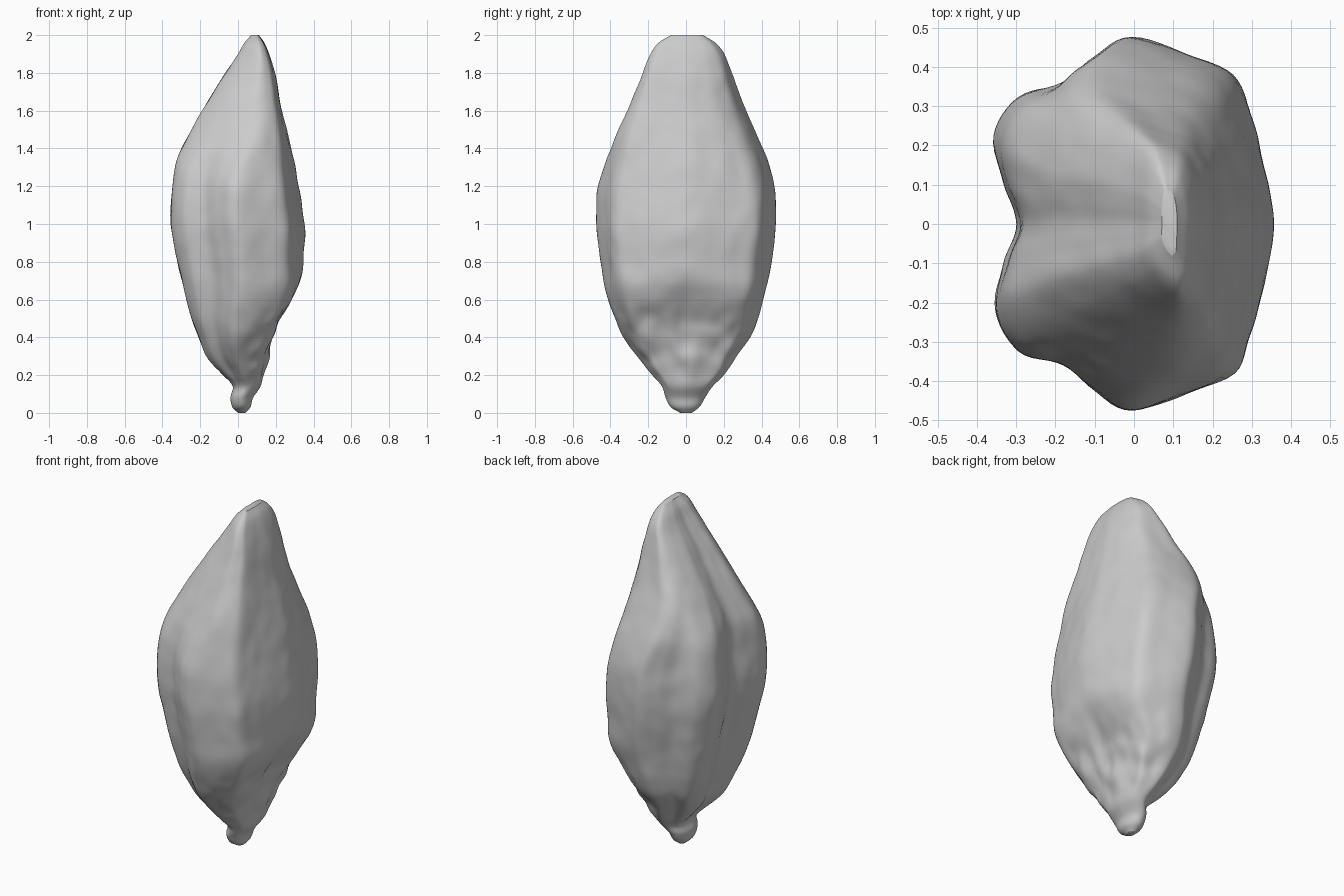
import bpy, bmesh, math
from mathutils import Vector, noise

cube = bpy.data.objects.get("Cube")
if cube:
    bpy.data.objects.remove(cube, do_unlink=True)

# Height, x min, x max, y min, y max of the pod
PROFILE = [
    (0.00, 0.00, 0.04, -.03, .03), (0.03, -.03, 0.065, -.08, .07),
    (0.08, -.04, 0.08, -.11, .10), (0.14, -.03, 0.12, -.13, .14),
    (0.20, -.08, 0.135, -.18, .20), (0.30, -.165, 0.16, -.26, .27),
    (0.40, -.21, 0.18, -.33, .34), (0.50, -.245, 0.225, -.375, .38),
    (0.60, -.27, 0.285, -.41, .41), (0.70, -.295, 0.335, -.435, .435),
    (0.85, -.33, 0.35, -.46, .46), (1.00, -.355, 0.35, -.475, .475),
    (1.20, -.345, 0.32, -.465, .465), (1.35, -.32, 0.295, -.42, .43),
    (1.50, -.245, 0.26, -.355, .365), (1.60, -.19, 0.235, -.31, .32),
    (1.80, -.065, 0.195, -.23, .245), (1.90, 0.00, 0.165, -.19, .205),
    (1.96, 0.035, 0.14, -.145, .155), (2.00, 0.07, 0.11, -.08, .09),
]
# Half cross-sections from the +x face round to the -x groove:
# square shoulders low down, deep lobes at the belly, flatter towards the tip
LOBES = [(0, 1), (-.28, .89), (-.5, .76), (-.82, .68), (-1, .47), (-.94, .22), (-.84, 0)]
SHOULDER = [(.95, 0), (1, .3), (.97, .6), (.84, .81), (.43, .95)] + LOBES
BELLY = [(1, 0), (.94, .32), (.84, .6), (.72, .8), (.4, .91)] + LOBES
TIP = [(1, 0), (.95, .3), (.86, .58), (.68, .82), (.35, .94), (0, 1), (-.3, .95),
       (-.58, .83), (-.83, .66), (-1, .43), (-.97, .2), (-.92, 0)]
STEPS, RINGS = 6, 130


def spline(a, b, c, d, t):
    """Smooth curve between b and c."""
    return b + .5 * t * (c - a + t * (2*a - 5*b + 4*c - d + t * (3*(b - c) + d - a)))


def smoothstep(lo, hi, x):
    t = min(1, max(0, (x - lo) / (hi - lo)))
    return t * t * (3 - 2 * t)


def bounds(z):
    """Profile values at height z, eased with local slopes."""
    n = len(PROFILE)
    i = max(k for k in range(n - 1) if PROFILE[k][0] <= z or k == 0)
    p, q = PROFILE[i], PROFILE[i + 1]
    before, after = PROFILE[max(i - 1, 0)], PROFILE[min(i + 2, n - 1)]
    h = q[0] - p[0]
    t = (z - p[0]) / h
    out = []
    for k in range(1, 5):
        m0 = (q[k] - before[k]) / (q[0] - before[0]) * h
        m1 = (after[k] - p[k]) / (after[0] - p[0]) * h
        out.append((2*t**3 - 3*t*t + 1) * p[k] + (t**3 - 2*t*t + t) * m0
                   + (3*t*t - 2*t**3) * q[k] + (t**3 - t*t) * m1)
    return out


def section(half):
    """Mirrored, rounded outline of one ring in unit coordinates."""
    outline = half + [(u, -v) for u, v in half[-2:0:-1]]
    n = len(outline)
    points = []
    for i in range(n):
        pts = [outline[(i + k) % n] for k in (-1, 0, 1, 2)]
        for s in range(STEPS):
            points.append(Vector([spline(*[p[a] for p in pts], s / STEPS) for a in (0, 1)]))
    return points


shoulder, belly, tip = section(SHOULDER), section(BELLY), section(TIP)
count = len(belly)

# Pod body: lobed rings stacked up the height, rounder towards the stem
bm = bmesh.new()
rings = []
for r in range(RINGS + 1):
    z = 1 - math.cos(math.pi * r / RINGS)
    x0, x1, y0, y1 = bounds(z)
    lobed = smoothstep(.08, .25, z)
    square = smoothstep(.28, .42, z) * (1 - smoothstep(.55, .8, z))
    upper = smoothstep(1.15, 1.6, z)
    calyx = smoothstep(.15, .28, z) * (1 - smoothstep(.45, .65, z))
    fade = smoothstep(0, .15, z) * (1 - smoothstep(1.8, 2, z))
    ring = []
    for low, mid, top in zip(shoulder, belly, tip):
        shape = mid.lerp(low, square).lerp(top, upper)
        out = shape.normalized()
        shape = out.lerp(shape, lobed)
        # The tip ridge runs askew, its +y end set back towards -x
        shape.x -= .4 * upper * shape.y * max(0, 1 - shape.x ** 2)
        x = (x0 + x1) / 2 + shape.x * (x1 - x0) / 2
        y = (y0 + y1) / 2 + shape.y * (y1 - y0) / 2
        # Wrinkled skin, coarser around the calyx on the +x side
        coarse = .012 * calyx * smoothstep(.05, .6, shape.x)
        bump = .005 * noise.noise(Vector((x * 5, y * 5, z * 4)))
        bump += (.004 + coarse) * noise.noise(Vector((x * 11, y * 13, z * 9)))
        ring.append(bm.verts.new((x + out.x * bump * fade, y + out.y * bump * fade, z)))
    rings.append(ring)
for low, high in zip(rings, rings[1:]):
    for i in range(count):
        j = (i + 1) % count
        bm.faces.new((low[i], low[j], high[j], high[i]))
bm.faces.new(rings[0][::-1])
bm.faces.new(rings[-1])
bmesh.ops.recalc_face_normals(bm, faces=bm.faces)
mesh = bpy.data.meshes.new("seed_pod")
bm.to_mesh(mesh)
bm.free()
pod = bpy.data.objects.new("seed_pod", mesh)
bpy.context.collection.objects.link(pod)

# Plain grey surface
grey = bpy.data.materials.new("plain_grey")
grey.use_nodes = True
colour = (.6, .6, .6, 1)
grey.diffuse_color = colour
grey.node_tree.nodes["Principled BSDF"].inputs["Base Color"].default_value = colour
mesh.materials.append(grey)

bpy.context.view_layer.objects.active = pod
pod.select_set(True)
bpy.ops.object.shade_smooth_by_angle(angle=math.radians(50))
